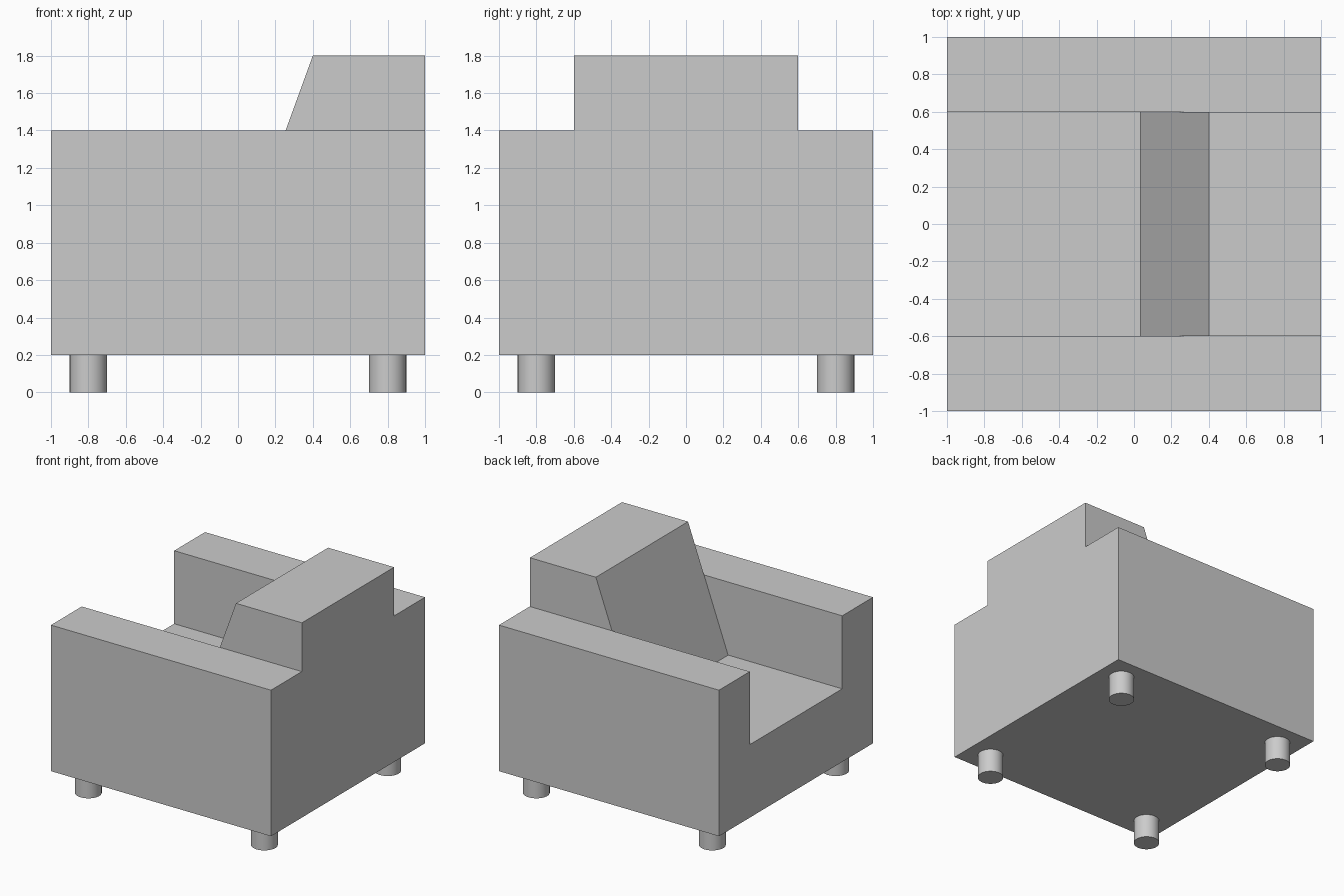
import bpy, bmesh, math

if "Cube" in bpy.data.objects:
    bpy.data.objects.remove(bpy.data.objects["Cube"])


def extrude_profile(name, pts, to_start, direction):
    """Solid made by sweeping a closed 2D profile along a direction."""
    bm = bmesh.new()
    face = bm.faces.new([bm.verts.new(to_start(a, b)) for a, b in pts])
    ret = bmesh.ops.extrude_face_region(bm, geom=[face], use_keep_orig=True)
    moved = [g for g in ret["geom"] if isinstance(g, bmesh.types.BMVert)]
    bmesh.ops.translate(bm, verts=moved, vec=direction)
    bmesh.ops.recalc_face_normals(bm, faces=bm.faces)
    mesh = bpy.data.meshes.new(name)
    bm.to_mesh(mesh)
    bm.free()
    obj = bpy.data.objects.new(name, mesh)
    bpy.context.collection.objects.link(obj)
    return obj


# Seat and both arms: one U-shaped profile in y/z, swept along x
u_profile = [(-1, 0.2), (1, 0.2), (1, 1.4), (0.6, 1.4),
             (0.6, 0.8), (-0.6, 0.8), (-0.6, 1.4), (-1, 1.4)]
extrude_profile("seat_and_arms", u_profile, lambda y, z: (-1, y, z), (2, 0, 0))

# Backrest: front leans back by 20 degrees, swept between the arms
foot_x = 0.4 - math.tan(math.radians(20))
back_profile = [(foot_x, 0.8), (1, 0.8), (1, 1.8), (0.4, 1.8)]
extrude_profile("backrest", back_profile, lambda x, z: (x, -0.598, z), (0, 1.196, 0))

# Four round legs
for x in (-0.8, 0.8):
    for y in (-0.8, 0.8):
        bpy.ops.mesh.primitive_cylinder_add(vertices=32, radius=0.1, depth=0.2,
                                            location=(x, y, 0.1))
        bpy.context.object.name = "leg"
        bpy.ops.object.shade_smooth_by_angle()
